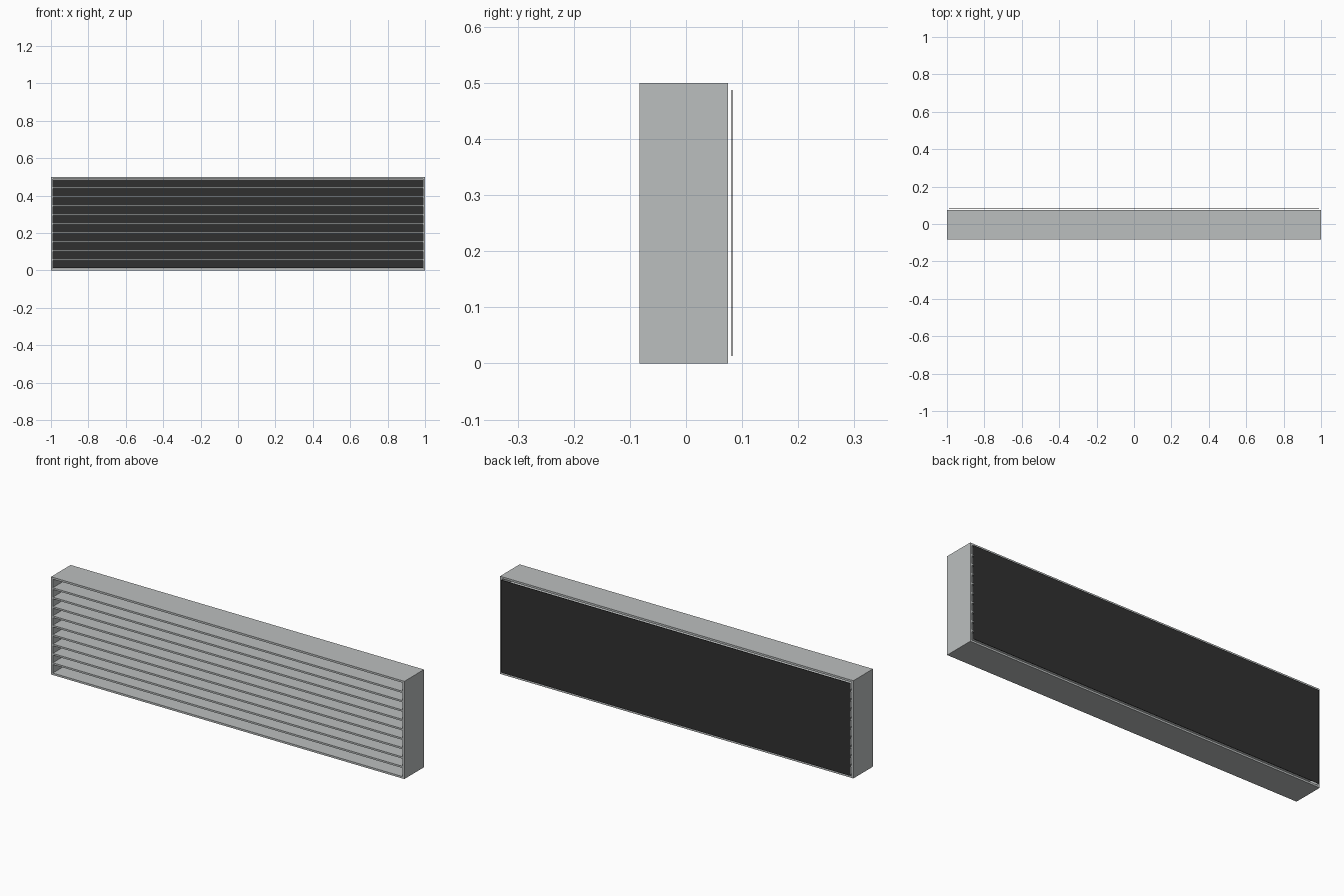
import bpy

if "Cube" in bpy.data.objects:
    bpy.data.objects.remove(bpy.data.objects["Cube"])

# Overall dimensions
FRONT, BACK = -0.083, 0.075
HEIGHT, WALL = 0.5, 0.01
SLATS, SLAT_T = 9, 0.009


def material(name, color):
    m = bpy.data.materials.new(name)
    m.diffuse_color = (*color, 1.0)
    m.use_nodes = True
    m.node_tree.nodes["Principled BSDF"].inputs["Base Color"].default_value = m.diffuse_color
    return m


aluminium = material("light grey metal", (0.50, 0.52, 0.52))
black = material("dark mesh", (0.03, 0.03, 0.03))


def box(name, x, y, z, mat):
    """Box from (min, max) pairs on each axis."""
    bpy.ops.mesh.primitive_cube_add(
        size=1, location=[(a + b) / 2 for a, b in (x, y, z)])
    ob = bpy.context.object
    ob.name = name
    ob.scale = [b - a for a, b in (x, y, z)]
    bpy.ops.object.transform_apply(location=False, rotation=False, scale=True)
    ob.data.materials.append(mat)
    return ob


# Outer frame, open at front and back
depth = (FRONT, BACK)
box("frame_bottom", (-1, 1), depth, (0, WALL), aluminium)
box("frame_top", (-1, 1), depth, (HEIGHT - WALL, HEIGHT), aluminium)
for side, x in (("left", (-1, -1 + WALL)), ("right", (1 - WALL, 1))):
    box("frame_" + side, x, depth, (WALL, HEIGHT - WALL), aluminium)

# Evenly spaced horizontal slats
pitch = (HEIGHT - 2 * WALL) / (SLATS + 1)
for i in range(1, SLATS + 1):
    z = WALL + i * pitch
    box(f"slat_{i}", (-1 + WALL, 1 - WALL), depth,
        (z - SLAT_T / 2, z + SLAT_T / 2), aluminium)

# Thin screen standing just behind the frame
box("back_screen", (-0.988, 0.988), (0.081, 0.083), (0.013, 0.487), black)
